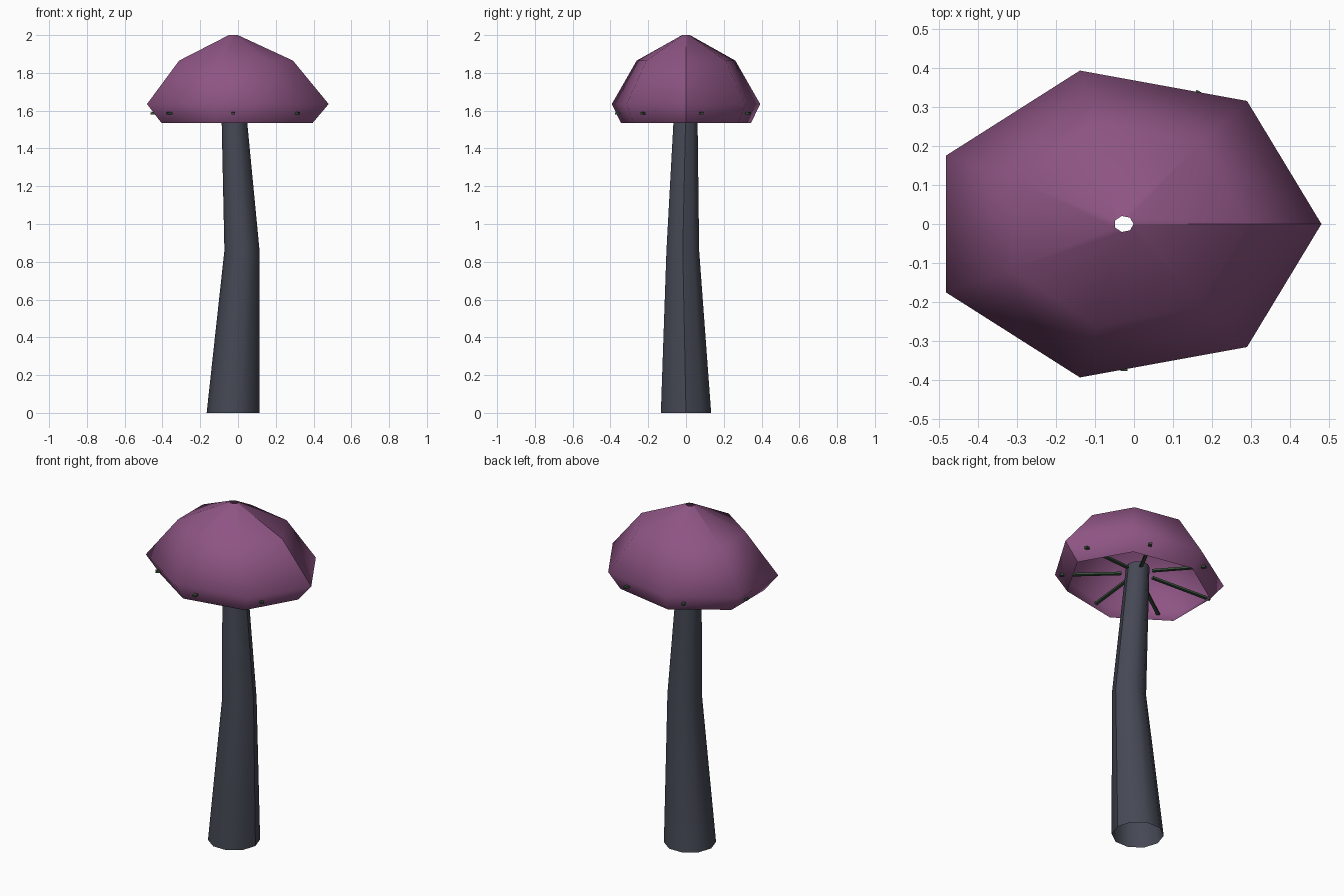
import bpy, bmesh
from math import sin, cos, tau, pi
from mathutils import Vector

if "Cube" in bpy.data.objects:
    bpy.data.objects.remove(bpy.data.objects["Cube"])

CX = -0.026  # shared axis of the stem ends, cap and gills


def material(name, rgb):
    m = bpy.data.materials.new(name)
    m.diffuse_color = (*rgb, 1)
    m.use_nodes = True
    m.node_tree.nodes["Principled BSDF"].inputs["Base Color"].default_value = m.diffuse_color
    return m


def finish(bm, name, mat):
    bmesh.ops.recalc_face_normals(bm, faces=bm.faces)
    me = bpy.data.meshes.new(name)
    bm.to_mesh(me)
    bm.free()
    me.materials.append(mat)
    ob = bpy.data.objects.new(name, me)
    bpy.context.collection.objects.link(ob)
    return ob


def open_loft(name, n, rings, mat):
    """Smooth open shell through elliptical rings (cx, cy, rx, ry, z)."""
    bm = bmesh.new()
    loops = [[bm.verts.new((cx + rx * cos(tau * i / n), cy + ry * sin(tau * i / n), z))
              for i in range(n)] for cx, cy, rx, ry, z in rings]
    for lo, hi in zip(loops, loops[1:]):
        for i in range(n):
            j = (i + 1) % n
            bm.faces.new((lo[i], lo[j], hi[j], hi[i])).smooth = True
        # hard seam along +x
        bm.edges.get((lo[0], hi[0])).smooth = False
    ob = finish(bm, name, mat)
    # keep the shell facing outward
    me = ob.data
    p = me.polygons[0]
    if p.normal.dot(p.center - Vector((CX, 0, p.center.z))) < 0:
        me.flip_normals()
    return ob


purple = material("cap_purple", (0.27, 0.09, 0.23))
slate = material("stem_slate", (0.06, 0.066, 0.09))
green = material("gill_green", (0.04, 0.08, 0.045))

# Bent, tapering hollow stem
open_loft("stem", 10, [
    (CX, 0, 0.14, 0.14, 0),
    (0.021, -0.017, 0.093, 0.091, 0.86),
    (CX, 0, 0.063, 0.063, 1.66)], slate)

# Seven-sided open cap with a tiny hole at the tip
open_loft("cap", 7, [
    (CX, 0, 0.421, 0.353, 1.535),
    (CX, 0, 0.506, 0.403, 1.635),
    (CX, 0, 0.317, 0.268, 1.865),
    (CX, 0, 0.025, 0.021, 2.0)], purple)

# Seven thin gill spokes running from near the stem out through the cap wall
for k in range(7):
    a = -pi / 2 + tau * k / 7
    p = Vector((CX + 0.09 * cos(a), 0.085 * sin(a), 1.618))
    q = Vector((CX + 0.447 * cos(a), 0.376 * sin(a), 1.585))
    d = q - p
    side = d.cross(Vector((0, 0, 1))).normalized() * 0.009
    up = side.cross(d).normalized() * 0.006
    bm = bmesh.new()
    ends = [[bm.verts.new(c + s * side + t * up)
             for s, t in ((-1, -1), (1, -1), (1, 1), (-1, 1))] for c in (p, q)]
    for i in range(4):
        j = (i + 1) % 4
        bm.faces.new((ends[0][i], ends[0][j], ends[1][j], ends[1][i]))
    bm.faces.new(ends[0])
    bm.faces.new(ends[1])
    finish(bm, f"gill_{k + 1}", green)
